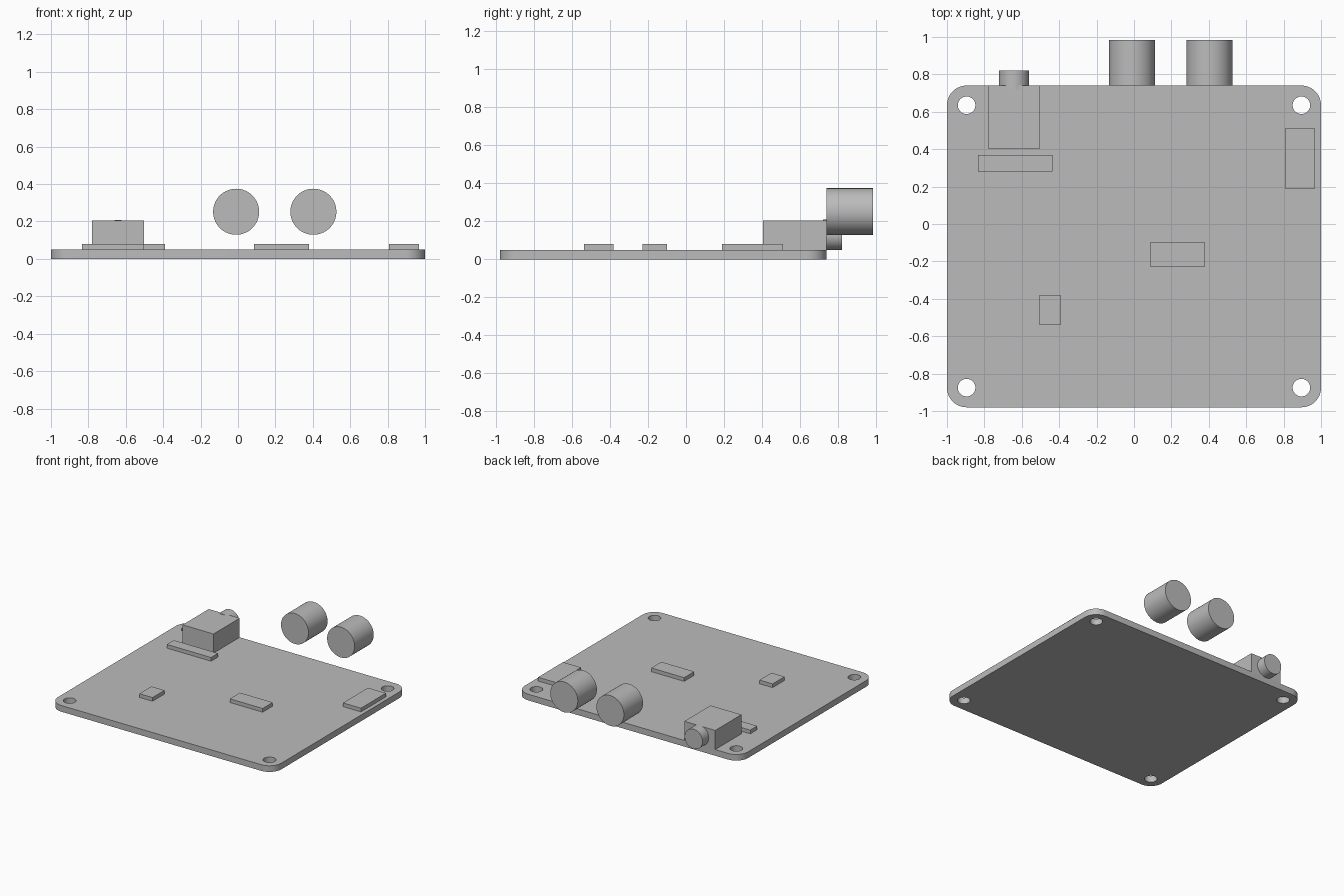
import bpy, bmesh, math
from mathutils import Matrix

cube = bpy.data.objects.get("Cube")
if cube:
    bpy.data.objects.remove(cube, do_unlink=True)

grey = bpy.data.materials.new("plain_grey")
grey.use_nodes = True
grey.diffuse_color = (0.5, 0.5, 0.5, 1)
grey.node_tree.nodes["Principled BSDF"].inputs["Base Color"].default_value = grey.diffuse_color

BOARD_TOP = 0.05
BOARD_BACK, BOARD_FRONT = 0.74, -0.98


def finish(name, bm, smooth=False):
    bmesh.ops.recalc_face_normals(bm, faces=bm.faces[:])
    mesh = bpy.data.meshes.new(name)
    bm.to_mesh(mesh)
    bm.free()
    mesh.materials.append(grey)
    obj = bpy.data.objects.new(name, mesh)
    bpy.context.collection.objects.link(obj)
    if smooth:
        bpy.ops.object.select_all(action='DESELECT')
        obj.select_set(True)
        bpy.context.view_layer.objects.active = obj
        bpy.ops.object.shade_smooth_by_angle(angle=math.radians(35))
    return obj


def box(name, x0, x1, y0, y1, top):
    """Block standing on the board."""
    bm = bmesh.new()
    size = Matrix.Diagonal((x1 - x0, y1 - y0, top - BOARD_TOP, 1))
    centre = Matrix.Translation(((x0 + x1) / 2, (y0 + y1) / 2, (top + BOARD_TOP) / 2))
    bmesh.ops.create_cube(bm, size=1, matrix=centre @ size)
    return finish(name, bm)


def barrel(name, x, z, radius, y0, y1):
    """Cylinder lying along y."""
    bm = bmesh.new()
    place = Matrix.Translation((x, (y0 + y1) / 2, z)) @ Matrix.Rotation(math.pi / 2, 4, 'X')
    bmesh.ops.create_cone(bm, cap_ends=True, segments=64, radius1=radius,
                          radius2=radius, depth=y1 - y0, matrix=place)
    return finish(name, bm, True)


def arc(cx, cy, radius, start, sweep, steps):
    angles = [start + sweep * i / steps for i in range(steps + 1)]
    return [(cx + radius * math.cos(a), cy + radius * math.sin(a)) for a in angles]


# Board: rounded outline with four mounting holes, filled and extruded
corner, inset, hole = 0.105, 0.105, 0.047
mid_y = (BOARD_BACK + BOARD_FRONT) / 2
half_y = (BOARD_BACK - BOARD_FRONT) / 2
signs = [(1, 1), (-1, 1), (-1, -1), (1, -1)]
outline, loops = [], []
for i, (sx, sy) in enumerate(signs):
    outline += arc(sx * (1 - corner), mid_y + sy * (half_y - corner), corner,
                   i * math.pi / 2, math.pi / 2, 12)
    loops.append(arc(sx * (1 - inset), mid_y + sy * (half_y - inset), hole,
                     0, math.tau, 32)[:-1])
loops.append(outline)

bm = bmesh.new()
for loop in loops:
    verts = [bm.verts.new((x, y, 0)) for x, y in loop]
    for a, b in zip(verts, verts[1:] + verts[:1]):
        bm.edges.new((a, b))
bmesh.ops.triangle_fill(bm, use_beauty=True, use_dissolve=False,
                        edges=bm.edges[:], normal=(0, 0, 1))
raised = bmesh.ops.extrude_face_region(bm, geom=bm.faces[:], use_keep_orig=True)
bmesh.ops.translate(bm, vec=(0, 0, BOARD_TOP),
                    verts=[g for g in raised["geom"] if isinstance(g, bmesh.types.BMVert)])
finish("circuit_board", bm, True)

# Flat chips
box("long_chip", -0.834, -0.437, 0.28, 0.369, 0.08)
box("side_chip", 0.807, 0.968, 0.19, 0.51, 0.08)
box("centre_chip", 0.086, 0.38, -0.228, -0.099, 0.08)
box("small_chip", -0.508, -0.39, -0.536, -0.382, 0.08)

# Jack block with its round nose
box("jack_block", -0.78, -0.503, 0.405, BOARD_BACK, 0.205)
barrel("jack_nose", -0.642, 0.129, 0.08, BOARD_BACK - 0.02, 0.82)

# Pair of round connectors behind the board
for side, x in (("right", -0.01), ("left", 0.403)):
    barrel(side + "_connector", x, 0.252, 0.123, BOARD_BACK, 0.984)
